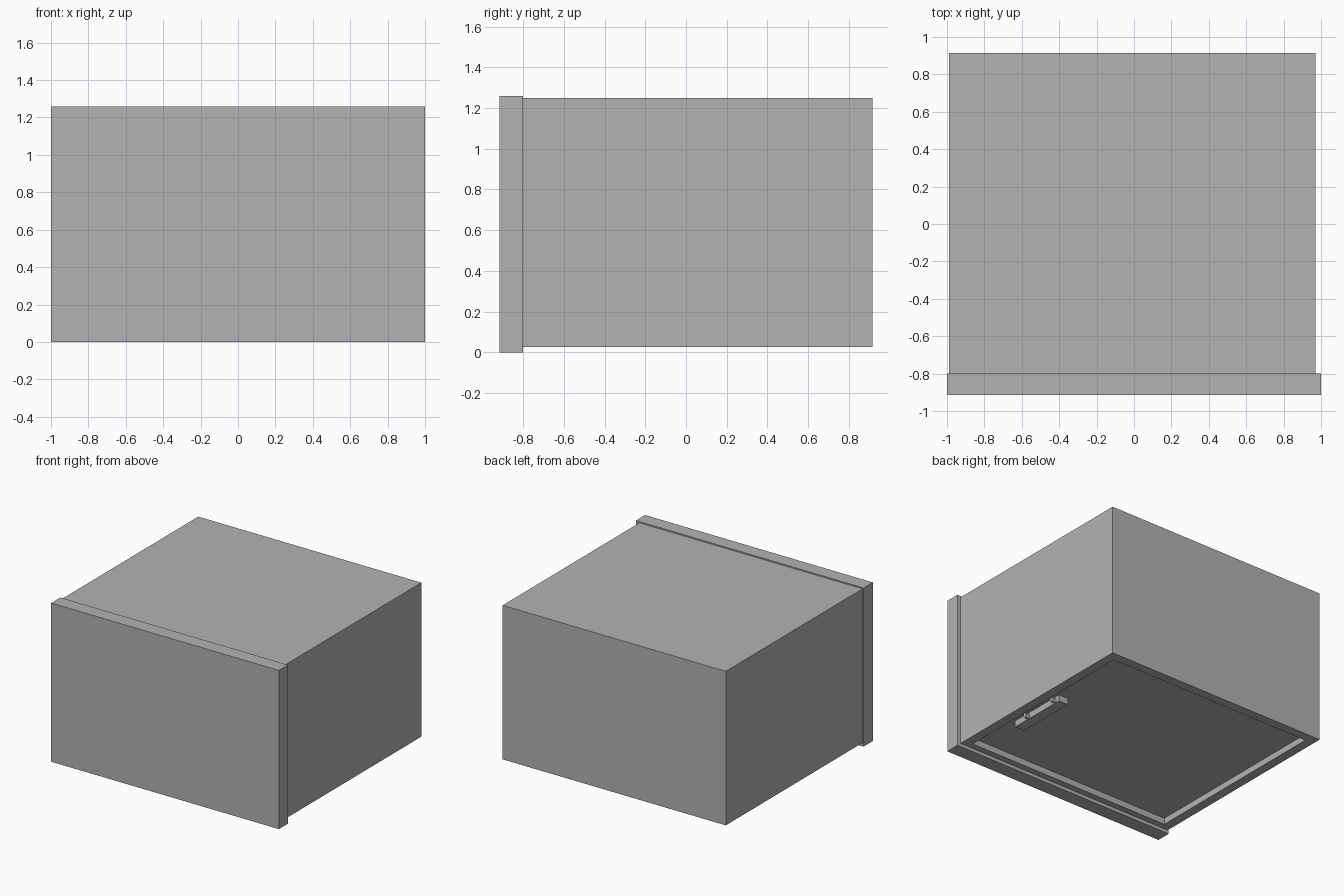
import bpy
import bmesh
import math
from mathutils import Matrix

cube = bpy.data.objects.get("Cube")
if cube:
    bpy.data.objects.remove(cube, do_unlink=True)

grey = bpy.data.materials.new("light_grey")
grey.use_nodes = True
grey.diffuse_color = (0.448, 0.448, 0.448, 1)
grey.node_tree.nodes["Principled BSDF"].inputs["Base Color"].default_value = grey.diffuse_color


def add_object(name, bm):
    mesh = bpy.data.meshes.new(name)
    bmesh.ops.recalc_face_normals(bm, faces=bm.faces)
    bm.to_mesh(mesh)
    bm.free()
    mesh.materials.append(grey)
    obj = bpy.data.objects.new(name, mesh)
    bpy.context.collection.objects.link(obj)
    return obj


def box_bmesh(low, high):
    bm = bmesh.new()
    bmesh.ops.create_cube(bm, size=1)
    for v in bm.verts:
        v.co = [h if c > 0 else l for c, l, h in zip(v.co, low, high)]
    return bm


# Front panel, slightly larger than the housing
add_object("front_panel", box_bmesh((-1, -0.915, 0), (1, -0.8, 1.26)))

# Housing with a shallow recess in its underside
FLOOR, DEPTH, BORDER, FRONT_BORDER = 0.027, 0.05, 0.105, 0.05
bm = box_bmesh((-0.99, -0.8, FLOOR), (0.97, 0.915, 1.25))
bm.normal_update()
bottom = min(bm.faces, key=lambda f: f.calc_center_median().z)
bmesh.ops.inset_region(bm, faces=[bottom], thickness=BORDER)
for v in bottom.verts:
    if v.co.y < 0:
        v.co.y = -0.8 + FRONT_BORDER
recess = bmesh.ops.extrude_discrete_faces(bm, faces=[bottom])["faces"][0]
for v in recess.verts:
    v.co.z += DEPTH
add_object("housing", bm)

# Control strip hanging inside the recess
add_object("control_strip", box_bmesh((0.735, -0.365, FLOOR), (0.82, 0.13, FLOOR + DEPTH)))

# Small knobs on the side of the strip
for i, y in enumerate((-0.22, 0.08)):
    bm = bmesh.new()
    place = Matrix.Translation((0.83, y, 0.05)) @ Matrix.Rotation(math.pi / 2, 4, "Y")
    bmesh.ops.create_cone(bm, cap_ends=True, segments=16, radius1=0.018,
                          radius2=0.018, depth=0.04, matrix=place)
    add_object(f"knob_{i + 1}", bm)
